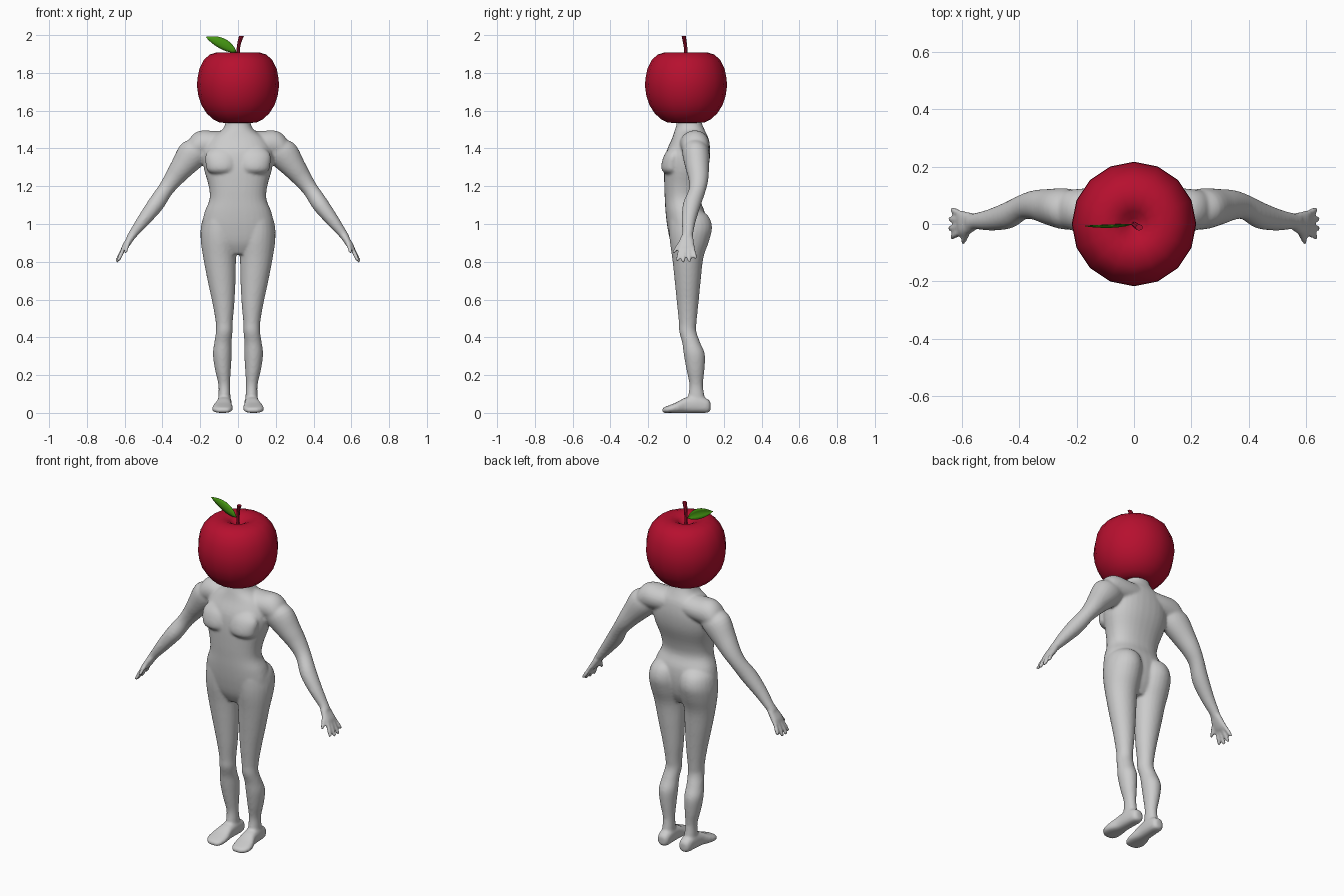
import bpy, bmesh, math
from mathutils import Vector

X, Y, Z = Vector((1, 0, 0)), Vector((0, 1, 0)), Vector((0, 0, 1))


def smooth_path(rows, steps=4):
    """Catmull-Rom interpolation of rows of numbers."""
    out = []
    for i in range(len(rows) - 1):
        p0, p1 = rows[max(i - 1, 0)], rows[i]
        p2, p3 = rows[i + 1], rows[min(i + 2, len(rows) - 1)]
        for s in range(steps):
            t = s / steps
            out.append([0.5 * (2 * b + (c - a) * t + (2 * a - 5 * b + 4 * c - d) * t * t
                               + (3 * b - a - 3 * c + d) * t ** 3)
                        for a, b, c, d in zip(p0, p1, p2, p3)])
    out.append(list(rows[-1]))
    return out


def loft(bm, rows, u, v, n=24, power=2.0, mirror=False, steps=4):
    """Closed tube through rows (x, y, z, radius along u, radius along v)."""
    for side in ((1, -1) if mirror else (1,)):
        rings = []
        for x, y, z, a, b in smooth_path(rows, steps):
            ring = []
            for k in range(n):
                c, s = math.cos(math.tau * k / n), math.sin(math.tau * k / n)
                c = math.copysign(abs(c) ** (2 / power), c)
                s = math.copysign(abs(s) ** (2 / power), s)
                p = Vector((x, y, z)) + u * a * c + v * b * s
                ring.append(bm.verts.new((p.x * side, p.y, p.z)))
            rings.append(ring)
        for r, q in zip(rings, rings[1:]):
            for k in range(n):
                bm.faces.new((r[k], r[(k + 1) % n], q[(k + 1) % n], q[k]))
        bm.faces.new(rings[0][::-1])
        bm.faces.new(rings[-1])


def finish(bm, name, color=None):
    bmesh.ops.recalc_face_normals(bm, faces=bm.faces)
    for f in bm.faces:
        f.smooth = True
    me = bpy.data.meshes.new(name)
    bm.to_mesh(me)
    bm.free()
    ob = bpy.data.objects.new(name, me)
    bpy.context.collection.objects.link(ob)
    if color:
        mat = bpy.data.materials.new(name + "_colour")
        mat.diffuse_color = (*color, 1)
        me.materials.append(mat)
    return ob


def front_back(rows):
    """(x, z, half width, front y, back y) -> loft rows."""
    return [(x, (f + b) / 2, z, w, (b - f) / 2) for x, z, w, f, b in rows]


body = bmesh.new()

# torso and neck
loft(body, front_back([
    (0, .84, .07, -.05, .06), (0, .90, .17, -.08, .09), (0, .98, .19, -.098, .105),
    (0, 1.06, .178, -.108, .10), (0, 1.13, .151, -.112, .075), (0, 1.20, .155, -.115, .085),
    (0, 1.30, .182, -.115, .118), (0, 1.38, .185, -.105, .128), (0, 1.45, .15, -.075, .12),
    (0, 1.495, .088, -.06, .10), (0, 1.53, .068, -.05, .085), (0, 1.58, .065, -.05, .075)]),
    X, Y, 32, 2.3)

# chest muscles
loft(body, [(.085, -.07, 1.25, .01, .005), (.085, -.075, 1.275, .07, .045), (.085, -.075, 1.31, .085, .056),
            (.085, -.065, 1.37, .085, .048), (.08, -.05, 1.42, .04, .02)], X, Y, mirror=True)

# shoulders
loft(body, [(0, .045, 1.43, .07, .065), (.12, .045, 1.425, .08, .068), (.2, .048, 1.42, .074, .074),
            (.25, .05, 1.395, .06, .066), (.29, .05, 1.365, .02, .02)], Y, Z, mirror=True)

# arms
across = Vector((.78, 0, .62))
loft(body, [(.17, .045, 1.42, .06, .06), (.235, .052, 1.375, .072, .082), (.30, .06, 1.295, .062, .063),
            (.345, .066, 1.235, .052, .05), (.385, .06, 1.18, .045, .042), (.435, .032, 1.105, .048, .044),
            (.50, .015, 1.02, .038, .035), (.55, .01, .955, .029, .025), (.572, .005, .925, .03, .021)],
     Y, across, mirror=True)

# hands
flat = Vector((.92, 0, .4))
loft(body, [(.555, .008, .95, .027, .02), (.575, .003, .915, .038, .019),
            (.598, .003, .88, .043, .017), (.607, .003, .863, .036, .011)], Y, flat, 16, 2.5, mirror=True)
digits = [((.60, .034, .88), (.637, .052, .815)), ((.602, .014, .88), (.644, .018, .797)),
          ((.602, -.008, .88), (.644, -.016, .797)), ((.60, -.027, .88), (.636, -.046, .803)),
          ((.572, -.015, .925), (.598, -.068, .845))]
for a, b in digits:
    a, b = Vector(a), Vector(b)
    loft(body, [(*a.lerp(b, t), r, r) for t, r in
                ((0, .011), (.4, .0115), (.88, .0105), (1, .006))], Y, flat, 12, mirror=True)

# legs and buttocks
loft(body, front_back([
    (.085, 1.08, .05, -.05, .07), (.095, 1.04, .085, -.085, .12), (.099, .98, .098, -.09, .138),
    (.099, .91, .098, -.086, .122), (.097, .82, .087, -.073, .092), (.087, .70, .074, -.06, .078),
    (.077, .58, .058, -.048, .066), (.073, .48, .045, -.038, .056), (.073, .43, .044, -.036, .055),
    (.08, .37, .046, -.02, .076), (.083, .31, .05, -.012, .10), (.08, .23, .042, .002, .098),
    (.073, .15, .031, .018, .09), (.072, .09, .032, .012, .098), (.073, .03, .034, .01, .11)]),
    X, Y, mirror=True)

# feet
loft(body, [(.07, .13, .035, .015, .02), (.07, .115, .037, .033, .036), (.072, .06, .045, .039, .045),
            (.075, .0, .041, .041, .041), (.081, -.05, .028, .053, .028), (.083, -.09, .02, .053, .02),
            (.08, -.115, .015, .04, .015), (.077, -.127, .012, .02, .009)], X, Z, mirror=True, power=2.6)

# fuse the parts into one smooth skin
skin = finish(body, "body")
rem = skin.modifiers.new("fuse", 'REMESH')
rem.mode = 'VOXEL'
rem.voxel_size = .0075
rem.use_smooth_shade = True
sm = skin.modifiers.new("soften", 'SMOOTH')
sm.factor = .5
sm.iterations = 6

# apple head: sixteen-sided turned profile
profile = [(0, 1.86), (.02, 1.868), (.045, 1.892), (.075, 1.907), (.11, 1.909), (.15, 1.897), (.182, 1.868),
           (.205, 1.82), (.215, 1.77), (.217, 1.73), (.21, 1.68), (.194, 1.63), (.165, 1.585),
           (.13, 1.553), (.10, 1.538), (.07, 1.535), (.03, 1.55), (0, 1.56)]
bm = bmesh.new()
vs = [bm.verts.new((r, 0, z)) for r, z in profile]
es = [bm.edges.new(p) for p in zip(vs, vs[1:])]
bmesh.ops.spin(bm, geom=vs + es, cent=(0, 0, 0), axis=Z, angle=math.tau, steps=16, use_duplicate=False)
bmesh.ops.remove_doubles(bm, verts=bm.verts, dist=.0005)
finish(bm, "apple_head", (.47, .005, .028))

# stem
bm = bmesh.new()
loft(bm, [(0, 0, 1.85, .009, .009), (.001, -.001, 1.92, .009, .009), (.007, -.006, 1.96, .01, .01),
          (.018, -.012, 1.994, .013, .011)], X, Y, 8, steps=2)
stem = finish(bm, "apple_stem", (.38, .005, .028))

# leaf: shallow fold along its spine
bm = bmesh.new()
rows = []
for i in range(9):
    t = i / 8
    w = .029 * math.sin(math.pi * t ** .85) ** .8 if 0 < t < 1 else .001
    mid = Vector((-.008 - .162 * t, -.002 - .006 * t, 1.91 + .08 * t + .008 * math.sin(math.pi * t)))
    up = Vector((.44, 0, .9))
    rows.append([bm.verts.new(mid + up * w * k - Y * (.3 * w * (1 - abs(k)))) for k in (-1, -.5, 0, .5, 1)])
for a, b in zip(rows, rows[1:]):
    for k in range(4):
        bm.faces.new((a[k], a[k + 1], b[k + 1], b[k]))
leaf = finish(bm, "apple_leaf", (.06, .31, .006))
sol = leaf.modifiers.new("thickness", 'SOLIDIFY')
sol.thickness = .003

for ob in (stem, leaf):
    bpy.context.view_layer.objects.active = ob
    ob.select_set(True)
bpy.ops.object.shade_smooth_by_angle(angle=math.radians(40))
